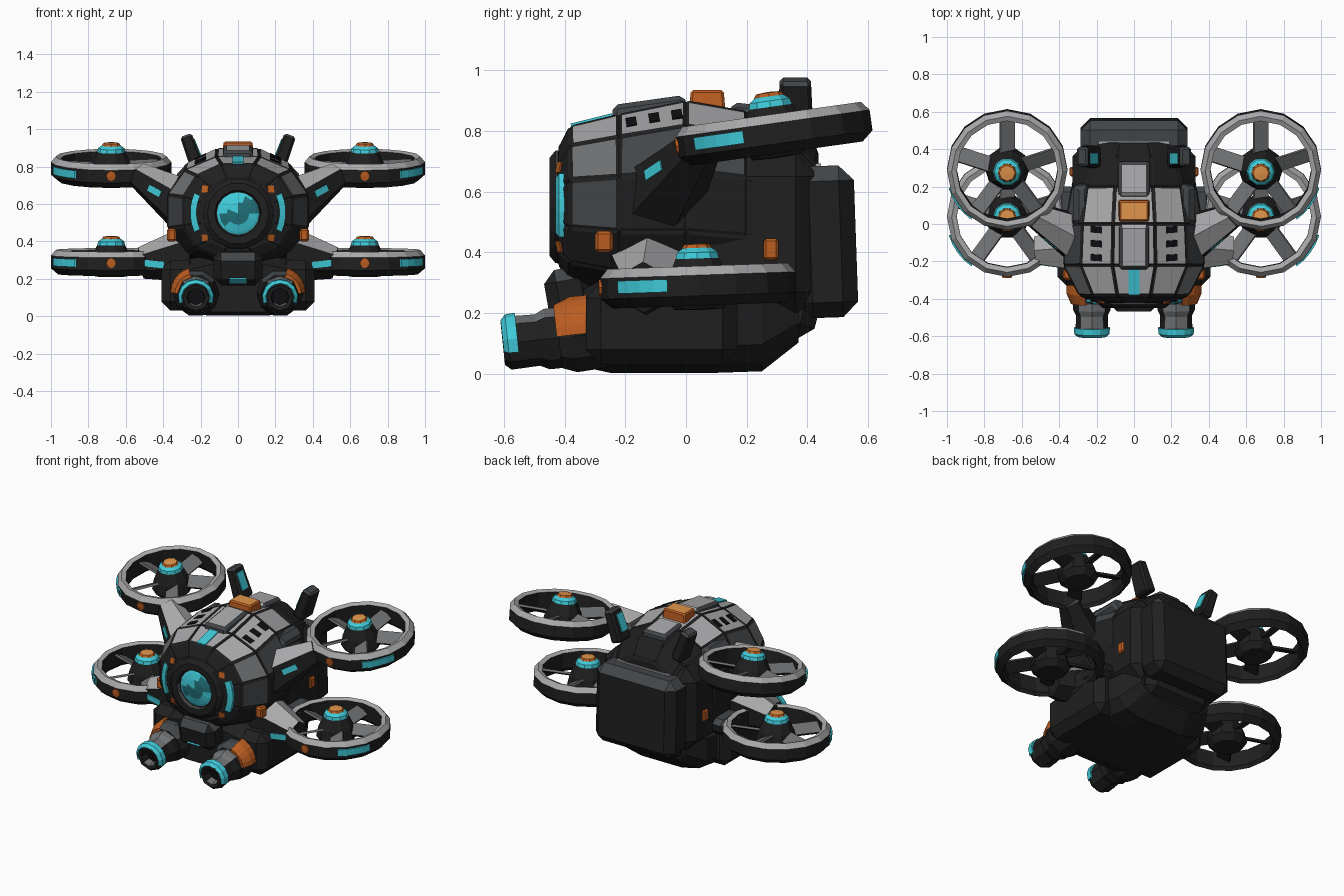
import bpy, bmesh
from math import pi, cos, sin, radians
from mathutils import Matrix, Vector
from mathutils.bvhtree import BVHTree

cube = bpy.data.objects.get("Cube")
if cube:
    bpy.data.objects.remove(cube)


def material(name, r, g, b):
    m = bpy.data.materials.new(name)
    m.use_nodes = True
    m.diffuse_color = (r, g, b, 1)
    bsdf = m.node_tree.nodes["Principled BSDF"]
    bsdf.inputs["Base Color"].default_value = (r, g, b, 1)
    bsdf.inputs["Roughness"].default_value = 0.8
    return m


MATS = [material("charcoal", .014, .014, .0145), material("slate", .055, .061, .067),
        material("light grey", .4, .4, .41), material("cyan", .05, .6, .7),
        material("orange", .5, .11, .015), material("black", .005, .005, .006),
        material("teal", .015, .16, .19), material("mid grey", .16, .165, .17),
        material("amber", .75, .3, .07)]
DARK, SLATE, LIGHT, CYAN, ORANGE, BLACK, TEAL, MID, AMBER = range(9)
FORWARD = Matrix.Rotation(pi / 2, 4, 'X')      # turns local z to the front


def finish(name, bm, mat, matrix=Matrix()):
    """mat is a colour index or a rule taking a face."""
    bmesh.ops.recalc_face_normals(bm, faces=bm.faces)
    bm.transform(matrix)
    bm.normal_update()
    for f in bm.faces:
        f.material_index = mat(f) if callable(mat) else mat
    me = bpy.data.meshes.new(name)
    bm.to_mesh(me)
    bm.free()
    for m in MATS:
        me.materials.append(m)
    ob = bpy.data.objects.new(name, me)
    bpy.context.collection.objects.link(ob)
    return ob


def at(x, y, z, rx=0, ry=0, rz=0):
    rot = Matrix.Rotation(radians(rz), 4, 'Z') @ Matrix.Rotation(radians(ry), 4, 'Y') @ Matrix.Rotation(radians(rx), 4, 'X')
    return Matrix.Translation((x, y, z)) @ rot


def box(name, size, matrix, mat, bevel=0.0, taper=1.0):
    bm = bmesh.new()
    bmesh.ops.create_cube(bm, size=1)
    for v in bm.verts:
        k = taper if v.co.z > 0 else 1
        v.co = Vector((v.co.x * size[0] * k, v.co.y * size[1] * k, v.co.z * size[2]))
    if bevel:
        bmesh.ops.bevel(bm, geom=bm.edges[:], offset=bevel, segments=1, affect='EDGES')
    return finish(name, bm, mat, matrix)


def lathe(name, profile, n, matrix, mat, start=0, end=360, loop=False):
    """Turn a (radius, height) profile round local z."""
    bm = bmesh.new()
    full = end - start == 360
    rows = []
    for i in range(n if full else n + 1):
        a = radians(start + (end - start) * i / n)
        rows.append([bm.verts.new((r * cos(a), r * sin(a), h)) for r, h in profile])
    m = len(profile)
    for i in range(n):
        p, q = rows[i], rows[(i + 1) % len(rows)]
        for j in range(m if loop else m - 1):
            k = (j + 1) % m
            bm.faces.new((p[j], q[j], q[k], p[k]))
    bmesh.ops.remove_doubles(bm, verts=bm.verts, dist=1e-5)
    return finish(name, bm, mat, matrix)


def loft(name, sections, n, mat, power=1.0, seam=0.0):
    """Skin rounded sections (y, centre z, half width, half height)."""
    bm = bmesh.new()
    rings = []
    for y, zc, rx, rz in sections:
        ring = []
        for i in range(n):
            a = 2 * pi * (i + .5) / n
            c, s = cos(a), sin(a)
            ring.append(bm.verts.new((rx * abs(c) ** power * (1 if c > 0 else -1), y,
                                      zc + rz * abs(s) ** power * (1 if s > 0 else -1))))
        rings.append(ring)
    for p, q in zip(rings, rings[1:]):
        for i in range(n):
            k = (i + 1) % n
            bm.faces.new((p[i], p[k], q[k], q[i]))
    bm.faces.new(rings[0])
    bm.faces.new(rings[-1])
    panels = set()
    if seam:
        bmesh.ops.recalc_face_normals(bm, faces=bm.faces)
        faces = bm.faces[:]
        bmesh.ops.inset_individual(bm, faces=faces, thickness=seam, depth=seam * .4)
        panels = set(faces)
    return finish(name, bm, (lambda f: mat(f) if f in panels else DARK) if seam else mat)


def strut(name, a, b, r1, r2, mat, n=6):
    a, b = Vector(a), Vector(b)
    bm = bmesh.new()
    bmesh.ops.create_cone(bm, cap_ends=True, segments=n, radius1=r1, radius2=r2, depth=(b - a).length)
    m = Matrix.Translation((a + b) / 2) @ (b - a).to_track_quat('Z', 'Y').to_matrix().to_4x4()
    return finish(name, bm, mat, m)


def decal(name, target, origin, aim, size, mat, hint=(0, 0, 1)):
    """Lay a thin plate on the target; its length follows the hint."""
    bm = bmesh.new()
    bm.from_mesh(target.data)
    hit, n, _, _ = BVHTree.FromBMesh(bm).ray_cast(Vector(origin), Vector(aim))
    bm.free()
    if hit is None:
        return
    x = (Vector(hint) - n * n.dot(Vector(hint))).normalized()
    m = Matrix((x, n.cross(x), n)).transposed().to_4x4()
    m.translation = hit
    box(name, (size[0], size[1], .009), m, mat)


# Main shell with panel seams
def shell_paint(f):
    c, n = f.calc_center_median(), f.normal
    if c.y > .28 or c.y < -.385 or n.z < -.15:
        return DARK
    if n.z > .7:
        return LIGHT
    if c.y < -.2:
        return MID if n.z > .2 else SLATE
    return SLATE if n.z > .25 else DARK


shell = loft("main_shell", [(-.42, .55, .2, .19), (-.38, .56, .3, .26), (-.22, .56, .385, .3),
                            (0, .57, .375, .335), (.2, .55, .34, .32), (.36, .5, .3, .34),
                            (.43, .47, .26, .28)], 12, shell_paint, .9, .014)
top_paint = lambda f: LIGHT if f.normal.z > .8 else SLATE
amber_top = lambda f: AMBER if f.normal.z > .8 else ORANGE
box("spine_front", (.17, .26, .06), at(0, -.12, .872, 8), top_paint, .015, .9)
box("spine_rear", (.18, .2, .06), at(0, .24, .855, -6), top_paint, .015, .9)
box("beacon", (.17, .12, .07), at(0, .07, .9), amber_top, .008, .9)
box("brow_light", (.06, .14, .06), at(0, -.305, .812, 14), CYAN)

# Rear body and pack
box("rear_body", (.66, .5, .54), at(0, .19, .46), DARK, .08)
box("rear_pack", (.57, .2, .5), at(0, .46, .435, 2), lambda f: SLATE if f.normal.z > .4 else DARK, .05)
box("pack_base", (.46, .2, .36), at(0, .36, .3, -15), DARK, .05)
box("pack_strip", (.38, .018, .02), at(0, .435, .683), LIGHT)


# Lens and its housing
def lens_paint(f):
    c = f.calc_center_median()
    return TEAL if -.05 < (c.z - .55) * .8 - c.x * .6 < .035 and c.z > .5 else CYAN


lathe("lens_housing", [(.2, -.05), (.19, .03), (.165, .05), (.125, .05), (.115, 0)], 14,
      at(0, -.4, .55) @ FORWARD, lambda f: SLATE if f.normal.y > -.5 and f.normal.z > .2 else DARK)
lathe("lens", [(.125, .02), (.1, .032), (.06, .044), (0, .05)], 16, at(0, -.4, .55) @ FORWARD, lens_paint)

# Chin and belly
loft("belly", [(-.34, .15, .3, .13), (-.25, .165, .36, .165), (.1, .165, .36, .165),
               (.25, .17, .33, .165), (.37, .22, .26, .12)], 12, DARK, .6)
chin = box("chin", (.26, .16, .18), at(0, -.38, .26, 10), lambda f: SLATE if f.normal.z > .5 else DARK, .04)
decal("chin_light", chin, (0, -2, .19), (0, 1, 0), (.09, .04), CYAN, (1, 0, 0))

# Fan parts, drawn about their own centre
DUCT = [(.285, -.07), (.322, -.038), (.322, .03), (.297, .06), (.27, .05), (.27, -.05)]
HUB = [(0, -.085), (.085, -.082), (.12, -.045), (.105, .02), (.075, .085)]
DOME = [(.075, .085), (.07, .105), (.05, .12)]


def fan(name, s, y, z, tilt):
    m = at(s * .678, y, z, tilt)
    ring_paint = lambda f: LIGHT if f.normal.z > .4 else DARK
    lathe(name + "_duct", DUCT, 16, m, ring_paint, loop=True)
    lathe(name + "_hub", HUB, 10, m, DARK)
    lathe(name + "_hub_light", DOME, 10, m, CYAN)
    lathe(name + "_hub_cap", [(.051, .118), (.042, .132), (0, .135)], 8, m, amber_top)
    for i in range(5):
        turn = Matrix.Rotation(2 * pi * i / 5 + pi / 2, 4, 'Z')
        box(f"{name}_blade_{i + 1}", (.21, .085, .014), m @ turn @ at(.17, 0, .005, 28),
            lambda f: MID if f.normal.z > 0 else DARK)
    # Running light on the outer front, and a stud at the front
    a = -36 if s > 0 else 216
    lathe(name + "_running_light", [(.318, -.022), (.328, -.022), (.328, .02), (.318, .02)], 4, m,
          CYAN, a - 18, a + 18, True)
    lathe(name + "_stud", [(.027, 0), (.027, .01), (0, .012)], 8, m @ at(0, -.317, 0) @ FORWARD, ORANGE)


for s, side in ((1, "left"), (-1, "right")):
    fan(side + "_upper_fan", s, .29, .795, 8)
    fan(side + "_lower_fan", s, .04, .295, 2)

    # Arms
    arm_paint = lambda f: LIGHT if f.normal.z > .6 else (SLATE if f.normal.z > .2 else DARK)
    up = strut(side + "_upper_arm", (s * .27, -.09, .58), (s * .535, .05, .755), .15, .072, arm_paint)
    low = strut(side + "_lower_arm", (s * .27, -.12, .33), (s * .52, -.14, .285), .15, .085, arm_paint)
    decal(side + "_upper_arm_light", up, (s * .445, -2, .67), (0, 1, 0), (.09, .035), CYAN, (s, 0, .4))
    decal(side + "_lower_arm_light", low, (s * .455, -2, .28), (0, 1, 0), (.12, .035), CYAN, (s, 0, .1))

    # Leaning fins, lit on the inside
    fin = at(s * .245, .36, .875, 0, s * 20)
    box(side + "_fin", (.075, .12, .2), fin, lambda f: SLATE if f.normal.z > .4 else DARK, .012, .85)
    box(side + "_fin_light", (.009, .06, .11), fin @ at(s * -.035, -.01, .01, 0, s * 2), CYAN)

    # Shoulder armour, vents and clips
    for i in range(3):
        decal(f"{side}_vent_{i + 1}", shell, (s * .2, -.03 - i * .075, 2), (0, 0, -1),
              (.065, .035), BLACK, (1, 0, 0))
    box(side + "_shoulder", (.1, .24, .07), at(s * .285, .1, .755, 0, s * 45), SLATE, .02, .85)
    box(side + "_cheek_clip", (.05, .06, .07), at(s * .355, -.27, .435), ORANGE, .01)
    box(side + "_rear_clip", (.03, .05, .07), at(s * .33, .28, .41), ORANGE, .008)
    for z in (.68, .42):
        decal(f"{side}_stud_{z}", shell, (s * .175, -2, z), (0, 1, 0), (.036, .036), ORANGE)
    a = 0 if s > 0 else 180
    lathe(side + "_cheek_light", [(.222, .012), (.222, .03), (.256, .018), (.256, 0)], 5,
          at(0, -.4, .555) @ FORWARD, CYAN, a - 24, a + 24, True)

    # Side pods, cannons and collars
    box(side + "_pod", (.2, .5, .27), at(s * .31, -.08, .165), DARK, .05)
    box(side + "_pod_cap", (.13, .2, .1), at(s * .35, .1, .3), lambda f: SLATE if f.normal.z > .4 else DARK, .03)
    gun = at(s * .225, -.33, .128, 6) @ FORWARD
    lathe(side + "_collar", [(0, -.08), (.12, -.06), (.125, .04), (.105, .09), (0, .09)], 10, gun,
          lambda f: SLATE if f.normal.z > .5 else DARK)
    lathe(side + "_cannon", [(.1, .05), (.1, .13), (.085, .16), (.088, .255), (.07, .275),
                             (.05, .27), (.045, .22), (0, .22)], 8, gun,
          lambda f: BLACK if f.calc_center_median().y > -.56 and f.normal.y < -.9 else
          (MID if f.normal.z > .75 else DARK))
    lathe(side + "_cannon_light", [(.086, .225), (.097, .225), (.095, .258), (.078, .274), (.072, .268)], 8,
          gun, CYAN, -20, 200, True)
    a = 38 if s > 0 else 142
    lathe(side + "_collar_band", [(.122, -.015), (.136, -.015), (.136, .04), (.113, .096), (.095, .096)], 5,
          gun, ORANGE, a - 36, a + 36, True)
